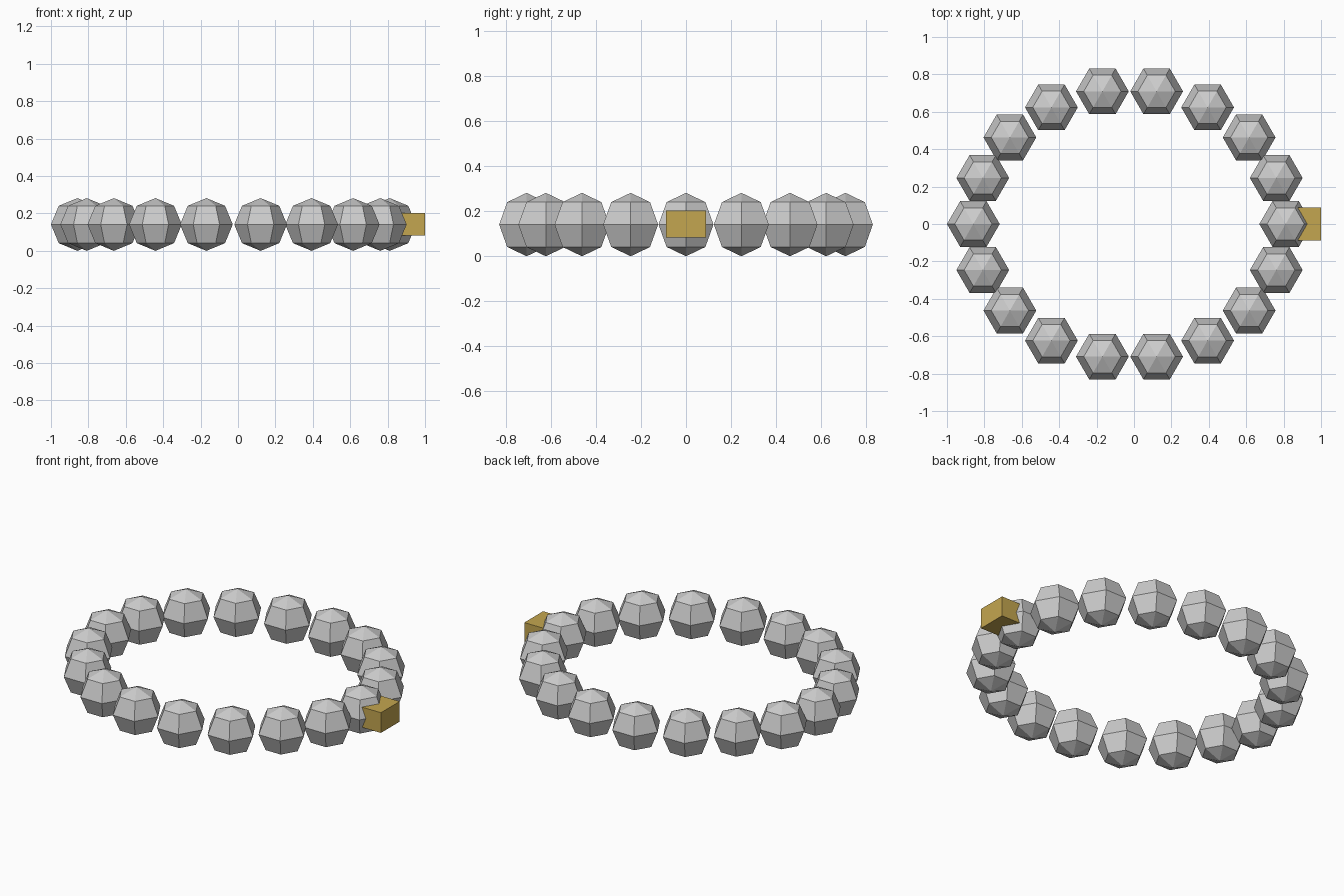
import bpy
from math import cos, sin, radians

if "Cube" in bpy.data.objects:
    bpy.data.objects.remove(bpy.data.objects["Cube"])

COUNT = 18
CX, RX, RY = -0.024, 0.835, 0.72   # bead loop centre and radii
R = 0.141                          # bead radius


# Low-poly beads around an oval, all facing the same way
def bead(i):
    a = radians(360 / COUNT * i)
    bpy.ops.mesh.primitive_uv_sphere_add(segments=6, ring_count=4, radius=R)
    ob = bpy.context.object
    ob.name = f"bead_{i + 1:02d}"
    # turn so that a corner of the hexagon points along x
    v = max(ob.data.vertices, key=lambda v: v.co.y).co
    if v.y > R * 0.95:
        ob.rotation_euler.z = radians(30)
    ob.location = (CX + RX * cos(a), RY * sin(a), R)


for i in range(COUNT):
    bead(i)

# Gold clasp block set into the bead at the +x end
gold = bpy.data.materials.new("gold")
gold.diffuse_color = (0.55, 0.38, 0.08, 1)
gold.use_nodes = True
gold.node_tree.nodes["Principled BSDF"].inputs["Base Color"].default_value = gold.diffuse_color
bpy.ops.mesh.primitive_cube_add(size=1, location=(0.91, 0, R + 0.002))
clasp = bpy.context.object
clasp.name = "clasp"
clasp.scale = (0.18, 0.176, 0.12)
clasp.data.materials.append(gold)
